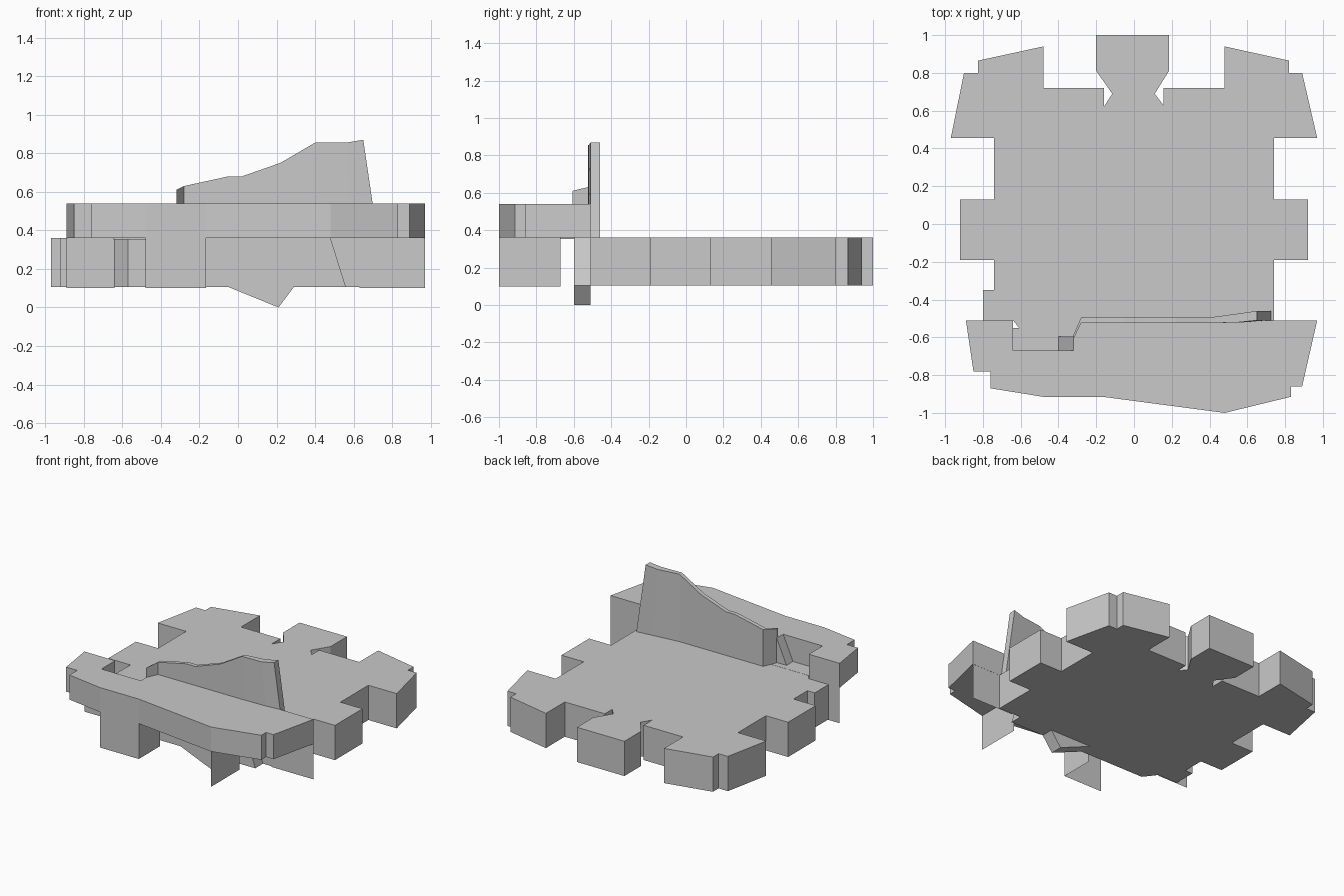
import bpy, bmesh

if "Cube" in bpy.data.objects:
    bpy.data.objects.remove(bpy.data.objects["Cube"])

stone = bpy.data.materials.new("grey stone")
stone.diffuse_color = (0.588, 0.588, 0.588, 1)
stone.use_nodes = True
stone.node_tree.nodes["Principled BSDF"].inputs["Base Color"].default_value = stone.diffuse_color


def make(name, bm, recalc=True):
    if recalc:
        bmesh.ops.recalc_face_normals(bm, faces=bm.faces)
    me = bpy.data.meshes.new(name)
    bm.to_mesh(me)
    bm.free()
    me.materials.append(stone)
    ob = bpy.data.objects.new(name, me)
    bpy.context.collection.objects.link(ob)
    return ob


def prism(name, pts, lo, hi, axis="z"):
    """Extrude an outline: xy along z, or xz along y."""
    bm = bmesh.new()
    co = (lambda p, h: (p[0], p[1], h)) if axis == "z" else (lambda p, h: (p[0], h, p[1]))
    a = [bm.verts.new(co(p, lo)) for p in pts]
    b = [bm.verts.new(co(p, hi)) for p in pts]
    bm.faces.new(a)
    bm.faces.new(b)
    n = len(pts)
    for i in range(n):
        bm.faces.new((a[i], a[(i + 1) % n], b[(i + 1) % n], b[i]))
    return make(name, bm)


def sheet(name, p, q, lo=0.10, hi=0.36):
    """Vertical sheet between two plan points."""
    bm = bmesh.new()
    bm.faces.new([bm.verts.new(c) for c in
                  ((*p, lo), (*q, lo), (*q, hi), (*p, hi))])
    return make(name, bm, False)


# main floor with side bastions, rear corner bastions and gatehouse
prism("main_floor", [
    (-.57, -.60), (.48, -.60), (.48, -.51), (.74, -.51), (.74, -.19),
    (.92, -.19), (.92, .13), (.74, .13), (.74, .455), (.97, .455),
    (.89, .80), (.82, .80), (.82, .865), (.48, .94), (.48, .72),
    (.155, .72), (.155, .63), (.11, .69), (.185, .81), (.185, 1),
    (-.20, 1), (-.20, .81), (-.115, .69), (-.16, .62), (-.16, .72),
    (-.48, .72), (-.48, .94), (-.825, .865), (-.825, .80), (-.90, .80),
    (-.97, .455), (-.74, .455), (-.74, .13), (-.92, .13), (-.92, -.19),
    (-.74, -.19), (-.74, -.35), (-.80, -.35), (-.80, -.51), (-.64, -.51)],
    0.105, 0.36)

# raised front terrace with a notch at the left
prism("front_terrace", [
    (-.89, -.51), (-.85, -.78), (-.76, -.78), (-.76, -.87), (-.48, -.915),
    (-.165, -.915), (.48, -1), (.83, -.915), (.83, -.86), (.89, -.86),
    (.97, -.51), (-.28, -.51), (-.32, -.60), (-.32, -.67), (-.64, -.67),
    (-.64, -.51)], 0.36, 0.54)
prism("notch_floor", [(-.645, -.675), (-.31, -.675), (-.31, -.55), (-.645, -.55)],
      0.352, 0.361)
prism("notch_ramp", [(-.40, .36), (-.32, .36), (-.32, .54)], -.67, -.595, "y")

# footing under the front wall
prism("footing_spike", [(-.05, .106), (.21, 0), (.29, .106)], -.60, -.51, "y")
prism("footing_buttress", [(.48, .36), (.48, .105), (.56, .105)], -.60, -.51, "y")

# thin skirts hanging below the terrace
sheet("skirt_front", (-.48, -.915), (-.165, -.915))
sheet("skirt_middle", (-.165, -.915), (-.165, -.67))
sheet("skirt_right", (.48, -1), (.48, -.67))
sheet("skirt_back_right", (.63, -.511), (.97, -.511))
sheet("skirt_back_left", (-.89, -.511), (-.64, -.511))

# rising wall: (bottom x, top x, front y, back y, top z) per section
sections = [
    (-.32, -.32, -.608, -.585, .61), (-.28, -.28, -.525, -.495, .63),
    (-.05, -.05, -.525, -.495, .68), (.02, .02, -.525, -.495, .68),
    (.22, .22, -.525, -.495, .75), (.40, .40, -.525, -.495, .855),
    (.60, .56, -.52, -.473, .855), (.725, .65, -.51, -.46, .87)]
bm = bmesh.new()
rings = [[bm.verts.new(c) for c in
          ((xb, yf, .36), (xb, yb, .36), (xt, yb, z), (xt, yf, z))]
         for xb, xt, yf, yb, z in sections]
for r, s in zip(rings, rings[1:]):
    for i in range(4):
        j = (i + 1) % 4
        bm.faces.new((r[i], r[j], s[j], s[i]))
bm.faces.new(rings[0])
bm.faces.new(rings[-1])
make("rising_wall", bm)
